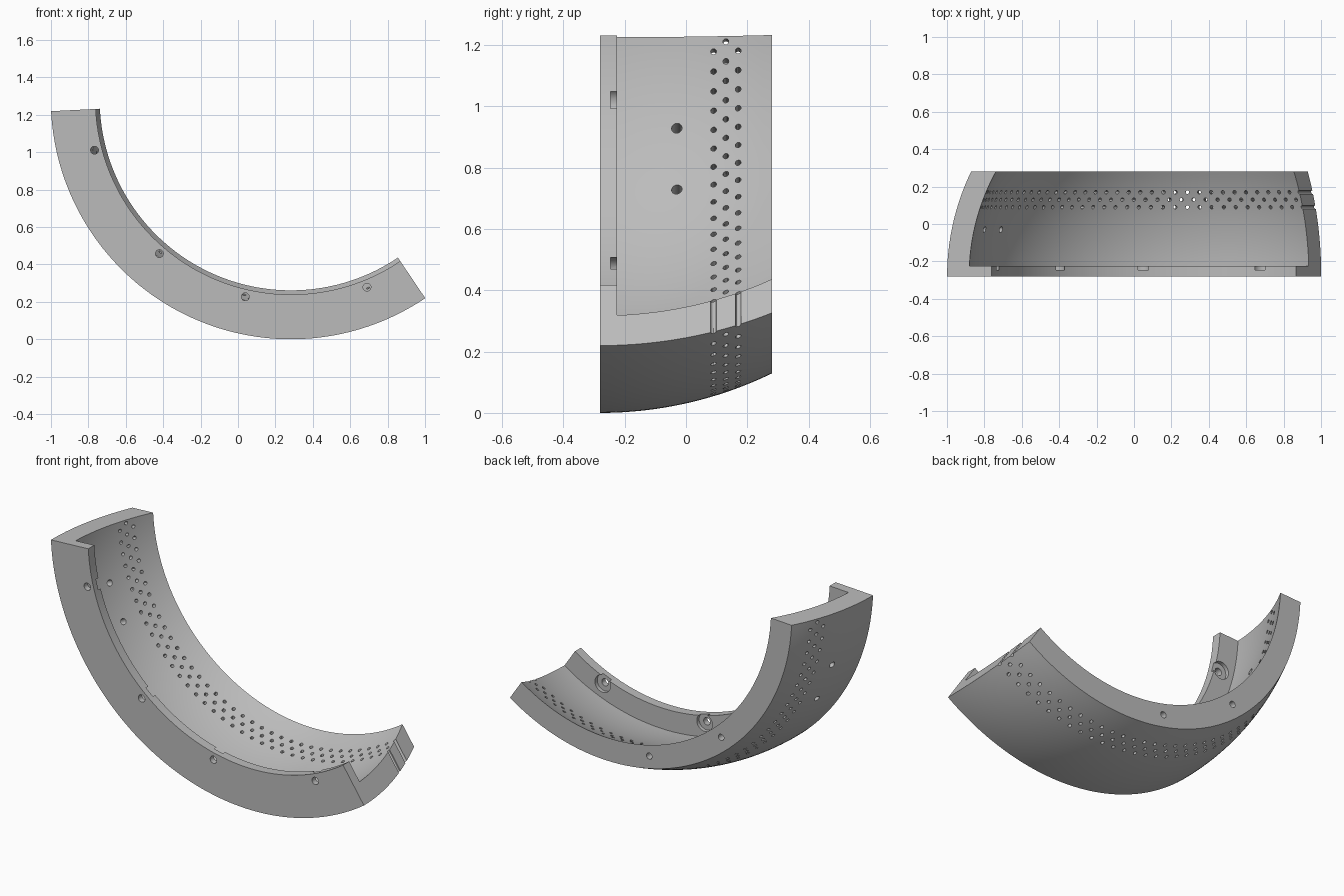
import bpy, bmesh
from math import radians, sin, cos, sqrt
from mathutils import Matrix, Vector

if "Cube" in bpy.data.objects:
    bpy.data.objects.remove(bpy.data.objects["Cube"])

CX, CZ = 0.283, 1.284              # ring axis, running along y
R_OUT, R_IN, R_LIP = 1.284, 1.166, 1.045
FRONT, BACK, LIP_BACK = -0.28, 0.28, -0.225
START, END = radians(182.9), radians(304)


def polar(r, y, t):
    return Vector((CX + r * cos(t), y, CZ + r * sin(t)))


def sphere_arc(radius, y0, y1, n):
    """Points (r, y) on a sphere centred on the front plane."""
    ys = [y0 + (y1 - y0) * i / n for i in range(n + 1)]
    return [(sqrt(radius ** 2 - (y - FRONT) ** 2), y) for y in ys]


def finish(bm, name):
    bmesh.ops.recalc_face_normals(bm, faces=bm.faces)
    mesh = bpy.data.meshes.new(name)
    bm.to_mesh(mesh)
    bm.free()
    obj = bpy.data.objects.new(name, mesh)
    bpy.context.collection.objects.link(obj)
    return obj


# Curved shell with a front lip: cross-section swept round the axis
section = sphere_arc(R_OUT, FRONT, BACK, 16) + sphere_arc(R_IN, BACK, LIP_BACK, 16)
section += [(R_LIP, LIP_BACK), (R_LIP, FRONT)]
STEPS = 96
bm = bmesh.new()
rings = [[bm.verts.new(polar(r, y, START + (END - START) * i / STEPS)) for r, y in section]
         for i in range(STEPS + 1)]
for a, b in zip(rings, rings[1:]):
    for j in range(len(section)):
        k = (j + 1) % len(section)
        bm.faces.new((a[j], a[k], b[k], b[j]))
bm.faces.new(rings[0])
bm.faces.new(rings[-1])
shell = finish(bm, "curved_shell")


# Cutters for all drilled holes
def drill(bm, centre, axis, radius, depth, sides):
    rot = Vector(axis).to_track_quat('Z', 'Y').to_matrix().to_4x4()
    bmesh.ops.create_cone(bm, cap_ends=True, segments=sides, radius1=radius, radius2=radius,
                          depth=depth, matrix=Matrix.Translation(centre) @ rot)


def drill_radial(bm, y, t, radius, sides):
    drill(bm, polar(1.16, y, t), (cos(t), 0, sin(t)), radius, 0.36, sides)


def drill_along_y(bm, t, y0, y1, radius):
    drill(bm, polar(1.085, (y0 + y1) / 2, t), (0, 1, 0), radius, y1 - y0, 24)


holes = bmesh.new()
# Three staggered rows of vent holes
PITCH = 3.385
for y, first in ((0.09, 185.5), (0.13, 183.85), (0.17, 185.5)):
    for i in range(36):
        drill_radial(holes, y, radians(first + PITCH * i), 0.0095, 12)
# Pair of side holes
for angle in (198.2, 209.2):
    drill_radial(holes, -0.03, radians(angle), 0.017, 20)
# Lip bolt holes
for angle in (194.6, 229.6, 257, 292):
    drill_along_y(holes, radians(angle), -0.32, -0.18, 0.021)
# Blind holes in the rear rim
for angle in (229.6, 257):
    drill_along_y(holes, radians(angle), 0.22, 0.32, 0.018)
hole_cutter = finish(holes, "hole_cutter")

# Counterbores behind the lip bolt holes
bores = bmesh.new()
for angle in (194.6, 229.6, 257, 292):
    drill_along_y(bores, radians(angle), -0.246, -0.2, 0.05)
bore_cutter = finish(bores, "counterbore_cutter")

bpy.context.view_layer.objects.active = shell
shell.select_set(True)
for cutter in (hole_cutter, bore_cutter):
    cutter.hide_render = True
    mod = shell.modifiers.new("cut", 'BOOLEAN')
    mod.operation = 'DIFFERENCE'
    mod.solver = 'EXACT'
    mod.object = cutter
    bpy.ops.object.modifier_apply(modifier=mod.name)
    bpy.data.objects.remove(cutter)

# Single grey material
grey = bpy.data.materials.new("plain_grey")
grey.use_nodes = True
colour = (0.5, 0.5, 0.5, 1)
grey.diffuse_color = colour
grey.node_tree.nodes["Principled BSDF"].inputs["Base Color"].default_value = colour
shell.data.materials.clear()
shell.data.materials.append(grey)
bpy.ops.object.shade_smooth_by_angle(angle=radians(30))
